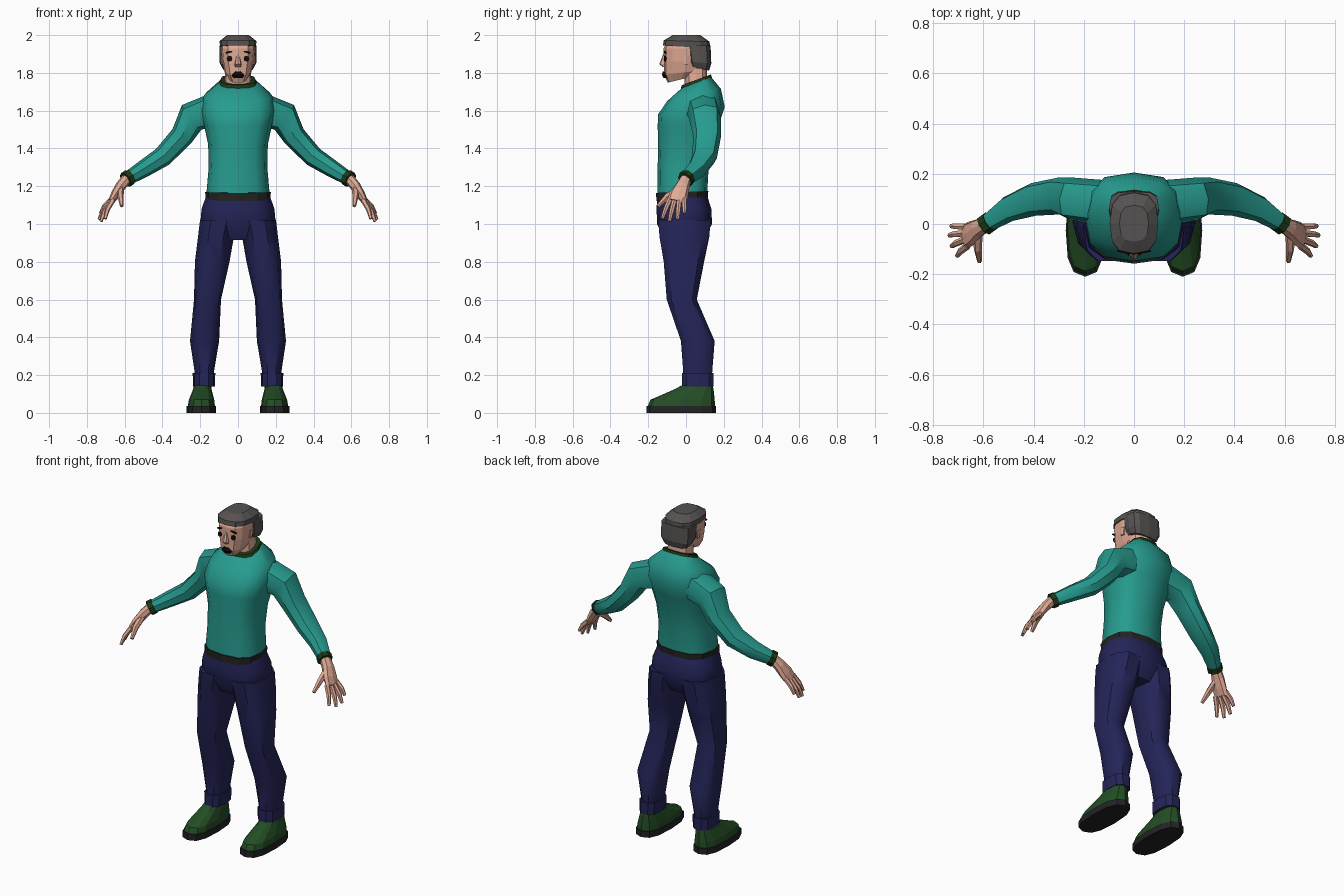
import bpy, bmesh, math
from mathutils import Vector, Matrix


def material(name, r, g, b):
    m = bpy.data.materials.new(name)
    m.diffuse_color = (r, g, b, 1)
    return m


TEAL = material("teal knit", 0.02, 0.33, 0.275)
TRIM = material("dark green trim", 0.012, 0.04, 0.008)
BELT = material("dark belt", 0.018, 0.017, 0.018)
NAVY = material("navy cloth", 0.018, 0.018, 0.10)
SHOE = material("green shoe", 0.017, 0.075, 0.018)
SOLE = material("black sole", 0.017, 0.016, 0.018)
SKIN = material("skin", 0.75, 0.40, 0.30)
HAIR = material("grey hair", 0.095, 0.085, 0.085)
INK = material("black", 0.004, 0.003, 0.003)


def spow(v, p):
    return math.copysign(abs(v) ** p, v)


def loft(name, rings, mat, mirror=False, smooth=0):
    """Skin a list of equal-sized vertex rings and cap both ends."""
    bm = bmesh.new()
    loops = [[bm.verts.new(p) for p in r] for r in rings]
    n = len(loops[0])
    for a, b in zip(loops, loops[1:]):
        for i in range(n):
            j = (i + 1) % n
            bm.faces.new((a[i], a[j], b[j], b[i]))
    bm.faces.new(loops[0][::-1])
    bm.faces.new(loops[-1])
    bmesh.ops.recalc_face_normals(bm, faces=bm.faces)
    me = bpy.data.meshes.new(name)
    bm.to_mesh(me)
    bm.free()
    me.materials.append(mat)
    ob = bpy.data.objects.new(name, me)
    bpy.context.collection.objects.link(ob)
    if smooth:
        bpy.ops.object.select_all(action='DESELECT')
        ob.select_set(True)
        bpy.context.view_layer.objects.active = ob
        bpy.ops.object.shade_smooth_by_angle(angle=math.radians(smooth))
    if mirror:
        mod = ob.modifiers.new("mirror", 'MIRROR')
        mod.use_mirror_merge = False
    return ob


def stack(name, secs, mat, n=12, p=0.75, **kw):
    """Loft upright sections: (x min, x max, y front, y back, z front, z back)."""
    rings = []
    for x0, x1, yf, yb, zf, zb in secs:
        ring = []
        for i in range(n):
            t = 2 * math.pi * i / n
            cx, cy = spow(math.cos(t), p), spow(math.sin(t), p)
            k = (cy + 1) / 2
            ring.append(Vector(((x0 + x1) / 2 + cx * (x1 - x0) / 2,
                                yf + (yb - yf) * k, zf + (zb - zf) * k)))
        rings.append(ring)
    return loft(name, rings, mat, **kw)


def body(name, secs, mat, **kw):
    """Symmetric stack: (half width, y front, y back, z front, z back)."""
    return stack(name, [(-s[0], *s) for s in secs], mat, **kw)


def tube(name, secs, mat, n=8, p=0.85, **kw):
    """Loft along a path: (x, y, z, half height, half depth)."""
    c = [Vector(s[:3]) for s in secs]
    rings = []
    for i, s in enumerate(secs):
        d = (c[min(i + 1, len(c) - 1)] - c[max(i - 1, 0)]).normalized()
        u = d.cross(Vector((0, 1, 0))).normalized()
        v = d.cross(u)
        rings.append([c[i] + u * s[3] * spow(math.cos(t), p) + v * s[4] * spow(math.sin(t), p)
                      for t in (2 * math.pi * k / n for k in range(n))])
    return loft(name, rings, mat, mirror=True, **kw)


def plate(name, centre, rx, rz, turn, tilt, mat):
    """Thin oval plate lying on the face, mirrored."""
    m = Matrix.Translation(centre) @ Matrix.Rotation(turn, 4, 'Z') @ Matrix.Rotation(tilt, 4, 'Y')
    rings = [[m @ Vector((rx * math.cos(k * math.pi / 4), y, rz * math.sin(k * math.pi / 4)))
              for k in range(8)] for y in (-0.004, 0.004)]
    loft(name, rings, mat, mirror=True)


# Sweater: trunk, sleeves and trims
body("sweater_body", [
    (.168, -.152, .112, 1.15, 1.16),
    (.155, -.150, .120, 1.30, 1.30),
    (.158, -.148, .145, 1.42, 1.42),
    (.180, -.150, .175, 1.52, 1.53),
    (.195, -.148, .205, 1.58, 1.62),
    (.180, -.100, .185, 1.65, 1.715),
    (.095, -.020, .130, 1.722, 1.782)], TEAL, smooth=40)
tube("sleeve", [
    (.120, .085, 1.605, .090, .090),
    (.245, .100, 1.565, .083, .085),
    (.297, .112, 1.465, .062, .074),
    (.400, .098, 1.355, .054, .066),
    (.500, .060, 1.292, .046, .052),
    (.585, .002, 1.240, .036, .036)], TEAL, smooth=40)
tube("sleeve_cuff", [(.573, .010, 1.248, .043, .042),
                     (.595, -.006, 1.234, .043, .042)], TRIM)
body("collar", [(.100, -.027, .137, 1.718, 1.776),
                (.094, -.022, .132, 1.735, 1.792)], TRIM)
body("waistband", [(.171, -.157, .116, 1.122, 1.140),
                   (.174, -.158, .118, 1.165, 1.174)], BELT)

# Trousers
body("trouser_seat", [
    (.150, -.110, .090, .915, .915),
    (.200, -.153, .138, 1.00, 1.00),
    (.193, -.156, .134, 1.08, 1.08),
    (.168, -.152, .112, 1.15, 1.15)], NAVY, smooth=40)
stack("trouser_leg", [
    (.130, .228, -.018, .140, .15, .15),
    (.127, .230, -.018, .142, .22, .22),
    (.100, .254, -.030, .155, .38, .38),
    (.090, .233, -.105, .060, .60, .60),
    (.045, .228, -.122, .100, .80, .80),
    (.022, .212, -.145, .128, .93, .93),
    (.002, .201, -.153, .136, 1.02, 1.02)], NAVY, n=10, mirror=True, smooth=40)
stack("trouser_cuff", [(.123, .238, -.025, .150, .14, .14),
                       (.120, .240, -.025, .150, .21, .21)], NAVY, n=10, mirror=True)

# Shoes
stack("shoe_sole", [(.117, .272, -.210, .160, 0, 0),
                    (.117, .272, -.210, .160, .037, .037)], SOLE, mirror=True)
stack("shoe_upper", [
    (.122, .266, -.203, .153, .035, .035),
    (.126, .260, -.188, .152, .070, .070),
    (.140, .238, -.060, .146, .125, .125),
    (.142, .232, -.015, .140, .150, .150)], SHOE, mirror=True)

# Hands
tube("palm", [(.590, .000, 1.238, .028, .030),
              (.622, -.018, 1.200, .028, .038),
              (.650, -.038, 1.155, .024, .050),
              (.672, -.050, 1.118, .017, .050)], SKIN)
knuckles = [(.670, -.010, 1.130), (.675, -.036, 1.122), (.673, -.062, 1.120), (.662, -.086, 1.128)]
tips = [(.728, -.008, 1.055), (.735, -.045, 1.023), (.726, -.088, 1.014), (.704, -.126, 1.028)]
for k, (a, b) in enumerate(zip(knuckles, tips)):
    a, b = Vector(a), Vector(b)
    mid = a.lerp(b, .55) + Vector((.006, 0, .004))
    tube(f"finger_{k + 1}", [(*a, .014, .014), (*mid, .013, .013), (*b, .009, .009)], SKIN, n=6)
tube("thumb", [(.622, -.030, 1.190, .020, .020), (.622, -.100, 1.145, .016, .018),
               (.615, -.148, 1.095, .010, .010)], SKIN, n=6)

# Head and neck
body("neck", [(.075, -.005, .115, 1.70, 1.72), (.066, -.010, .110, 1.83, 1.83)], SKIN)
body("head", [
    (.045, -.096, .050, 1.748, 1.785),
    (.070, -.116, .095, 1.790, 1.815),
    (.085, -.118, .115, 1.860, 1.860),
    (.091, -.118, .115, 1.930, 1.930),
    (.085, -.100, .110, 1.970, 1.970)], SKIN)
body("nose", [(.017, -.120, -.09, 1.830, 1.830), (.018, -.141, -.09, 1.846, 1.846),
              (.008, -.121, -.09, 1.900, 1.900)], SKIN, n=8)
tube("ear", [(.084, .005, 1.890, .010, .020), (.083, .000, 1.845, .008, .012)], SKIN, n=6)

# Hair: cap on top and the mass behind the ears
body("hair_top", [
    (.096, -.122, .128, 1.945, 1.930),
    (.097, -.118, .125, 1.972, 1.965),
    (.058, -.070, .075, 2.000, 2.000)], HAIR)
body("hair_back", [
    (.082, .022, .122, 1.835, 1.812),
    (.098, .012, .134, 1.860, 1.850),
    (.099, .000, .130, 1.945, 1.945)], HAIR, p=.6)

# Face details
plate("eye", (.045, -.1105, 1.875), .013, .015, .2, 0, INK)
plate("eyebrow", (.048, -.1105, 1.910), .020, .005, .2, .25, INK)
body("mouth", [(.024, -.119, -.085, 1.773, 1.773),
               (.034, -.128, -.085, 1.789, 1.789),
               (.016, -.123, -.085, 1.807, 1.807)], INK)
